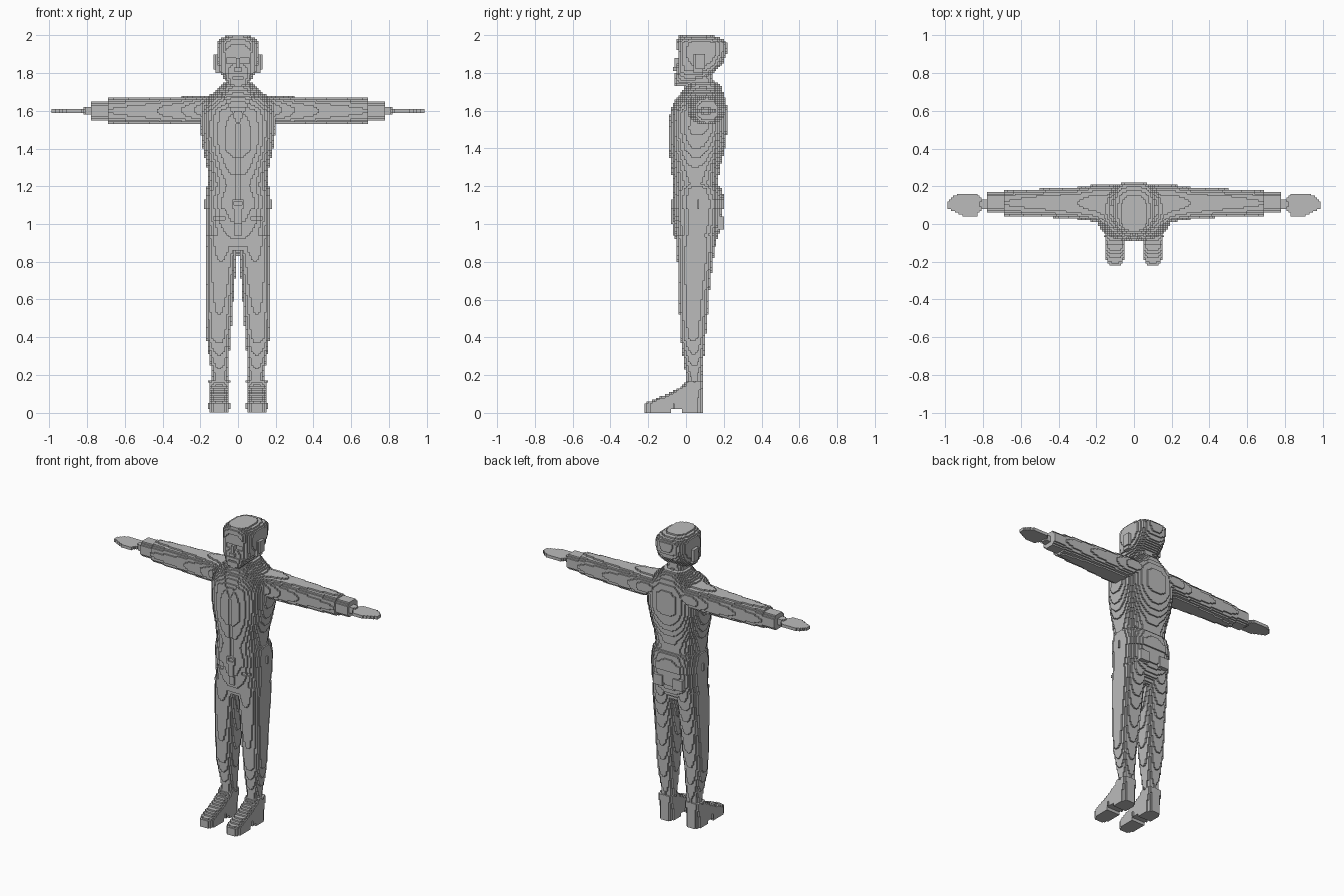
import bpy
import math

CELL = 0.01  # edge of one building block; every part size is counted in blocks

cube = bpy.data.objects.get("Cube")
if cube:
    bpy.data.objects.remove(cube, do_unlink=True)

grey = bpy.data.materials.new("plain grey")
grey.use_nodes = True
grey.diffuse_color = (0.5, 0.5, 0.5, 1)
grey.node_tree.nodes["Principled BSDF"].inputs["Base Color"].default_value = (0.5, 0.5, 0.5, 1)


def section_at(rows, t):
    """Blend the two neighbouring cross-sections at height t."""
    for low, high in zip(rows, rows[1:]):
        if low[0] <= t <= high[0]:
            f = (t - low[0]) / (high[0] - low[0])
            return [p + (q - p) * f for p, q in zip(low[1:], high[1:])]
    return None


def fill(rows, power=2.5, along_x=False):
    """Fill a loft of rounded sections (t, a min, a max, b min, b max) with blocks."""
    cells = set()
    for t in range(math.floor(rows[0][0]), math.ceil(rows[-1][0])):
        section = section_at(rows, t + 0.5)
        if section is None:
            continue
        a0, a1, b0, b1 = section
        for a in range(math.floor(a0), math.ceil(a1)):
            for b in range(math.floor(b0), math.ceil(b1)):
                u = abs(2 * (a + 0.5 - a0) / (a1 - a0) - 1)
                v = abs(2 * (b + 0.5 - b0) / (b1 - b0) - 1)
                if u ** power + v ** power <= 1:
                    cells.add((t, a, b) if along_x else (a, b, t))
    return cells


def even(rows):
    """Expand (z, half width, y min, y max) to a section centred on x."""
    return [(z, -w, w, y0, y1) for z, w, y0, y1 in rows]


def box(x0, x1, y0, y1, z0, z1):
    return {(x, y, z) for x in range(x0, x1) for y in range(y0, y1) for z in range(z0, z1)}


def front_skin(cells, inside, depth=1):
    """Front-most blocks of each column where inside(x, z) holds."""
    front = {}
    for x, y, z in cells:
        if inside(x + 0.5, z + 0.5):
            front[x, z] = min(y, front.get((x, z), y))
    return {(x, y + d, z) for (x, z), y in front.items() for d in range(depth)}


def raise_front(cells, inside):
    return cells | {(x, y - 1, z) for x, y, z in front_skin(cells, inside)}


def build(name, cells, mirror=False):
    """Turn blocks into a mesh of their exposed faces."""
    index, faces = {}, []
    for cell in cells:
        for axis in range(3):
            for side in (0, 1):
                beside = list(cell)
                beside[axis] += 2 * side - 1
                if tuple(beside) in cells:
                    continue
                quad = []
                for u, v in ((0, 0), (1, 0), (1, 1), (0, 1)):
                    corner = list(cell)
                    corner[axis] += side
                    corner[(axis + 1) % 3] += u
                    corner[(axis + 2) % 3] += v
                    quad.append(index.setdefault(tuple(corner), len(index)))
                faces.append(quad if side else quad[::-1])
    mesh = bpy.data.meshes.new(name)
    mesh.from_pydata([[c * CELL for c in corner] for corner in index], [], faces)
    mesh.materials.append(grey)
    obj = bpy.data.objects.new(name, mesh)
    bpy.context.collection.objects.link(obj)
    if mirror:
        mod = obj.modifiers.new("Mirror", "MIRROR")
        mod.use_mirror_merge = False
    return obj


# Jacket body with an open neckline and a shallow front seam
jacket = fill(even([
    (113, 17.5, -7.5, 20), (119, 17, -7, 19), (121, 15.7, -7, 17), (130, 16.5, -8, 18),
    (140, 18.5, -9, 20.5), (150, 20, -9, 22), (160, 20, -8.5, 22), (166, 18, -6, 21),
    (169, 14, -4, 20), (172, 10, -2, 19), (175, 8, 0, 17)]))
jacket -= front_skin(jacket, lambda x, z: z > 153 and abs(x) < (z - 153) * 0.5)
jacket -= front_skin(jacket, lambda x, z: z < 153 and abs(x) < 1)
build("jacket_body", jacket)

# Neck
build("neck", fill(even([(165, 7, 0, 15), (172, 6.5, 1, 15), (180, 6.5, 0, 14)]), 2.2))

# Sleeves, cuffs, wrists and flat hands
build("sleeve", fill([
    (8, -5, 20, 156, 169), (14, -3, 21, 154, 168), (20, 1, 21, 153, 168),
    (30, 2.5, 19.5, 152.5, 167.5), (50, 4, 18.5, 153, 167), (69, 4.5, 17.5, 153.5, 166.5)],
    2.4, along_x=True), mirror=True)
build("cuff", fill([(68, 6, 17, 155, 165), (78, 6, 17, 155, 165)], along_x=True), mirror=True)
build("wrist", fill([(77, 8, 14, 157, 163), (80, 8, 13, 158, 162), (84, 8, 13, 159, 161)],
                    4, along_x=True), mirror=True)
hand = fill([(80, 8, 13, 159, 161), (83, 5, 16, 159, 161), (92, 5, 16, 159, 161),
             (96, 7, 15, 159, 161), (99, 8, 12, 159, 161)], 8, along_x=True)
build("hand", hand | box(83, 91, 4, 6, 159, 161), mirror=True)

# Belt and buckle
build("belt", fill(even([(108, 17.5, -7.5, 20.5), (113, 17.5, -7.5, 20.5)])))
build("buckle", box(-3, 3, -8, -6, 108, 113) - box(-2, 2, -8, -7, 109, 112))

# Trouser hips with a raised fly and pocket flaps
hips = fill(even([(86, 16, -4, 13), (92, 17, -5.5, 16.5), (100, 17.2, -6.5, 19),
                  (110, 17, -7, 19.5)]), 2.7)
hips = raise_front(hips, lambda x, z: abs(x) < 2 and z > 94)
hips -= front_skin(hips, lambda x, z: 7 < abs(x) < 13 and abs(z - 103) < 1)
build("trouser_hips", hips)
build("back_pocket", box(4, 11, 17, 20, 97, 104), mirror=True)

# Trouser legs
build("trouser_leg", fill([
    (14, 5.5, 13.5, 0, 8.5), (20, 5.3, 13.7, 0, 8.5), (30, 4.7, 15.3, -1.5, 9.5),
    (40, 4, 16.8, -3, 10.3), (52, 3, 17, -3.5, 11.5), (65, 2, 17.2, -4, 12.5),
    (80, 0.8, 17.5, -4.5, 14.2), (88, 0, 17.3, -5, 15.5), (94, 0, 17, -5.5, 16)], 2.6),
    mirror=True)

# Boots: upper, front sole and separate heel
upper = fill([(2, 4.5, 15.5, -22, 9), (5, 4.5, 15.5, -22, 9), (8, 4.5, 15.5, -15, 9),
              (11, 4.5, 15.5, -8, 9), (14, 4.5, 15.5, -2, 9), (16.5, 4.5, 15.5, 0, 9)], 3.2)
sole = {(x, y, z) for x, y, z in fill([(0, 4.5, 15.5, -22, 9), (4, 4.5, 15.5, -22, 9)], 3.2)
        if z > 1 or y < -8 or y >= -2}
build("boot", upper | sole, mirror=True)

# Head with the face set back below the hairline
head = fill(even([
    (173, 3.5, -5.5, 0), (175, 5.5, -6.3, 4), (178, 8, -6, 12), (181, 9.8, -6, 16),
    (185, 10.7, -5.5, 19.5), (190, 11.2, -5.5, 21.5), (196, 11, -5.5, 22),
    (198, 9.5, -4.5, 19), (200, 6, -3.5, 14)]), 3.2)
head -= front_skin(head, lambda x, z: 180 < z < 195 and abs(x) < 8 - max(0, z - 191))
head -= front_skin(head, lambda x, z: 185 < z < 188 and 1 < abs(x) < 6)
head -= front_skin(head, lambda x, z: 177 < z < 178 and abs(x) < 3)
build("head", head)
build("nose", box(-1, 1, -6, -4, 181, 188) | box(-2, 2, -7, -4, 181, 183))
build("ear", box(9, 12, 4, 9, 180, 190) | box(11, 13, 5, 10, 182, 190), mirror=True)
